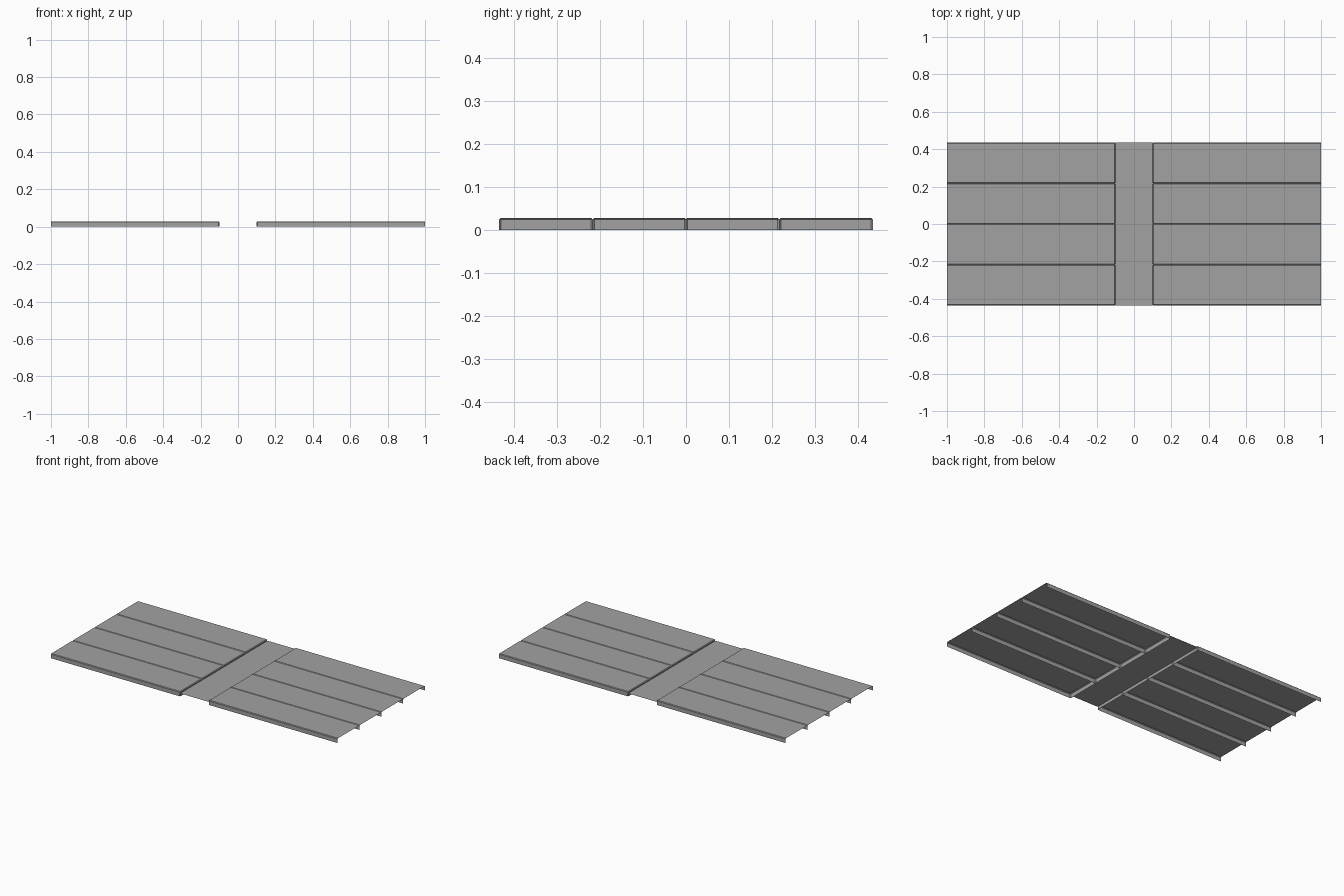
import bpy, bmesh, math
from mathutils import Matrix, Vector

if "Cube" in bpy.data.objects:
    bpy.data.objects.remove(bpy.data.objects["Cube"])

INNER, OUTER = 0.099, 1.0      # plank extent along x
HALF_Y, TOP = 0.435, 0.029     # floor half depth, plank height
ROWS, BEVEL = 4, 0.004
STRIP_Z = 0.019                # recessed centre strip

dark_grey = bpy.data.materials.new("dark_grey")
dark_grey.diffuse_color = (0.36, 0.36, 0.36, 1)
dark_grey.use_nodes = True
dark_grey.node_tree.nodes["Principled BSDF"].inputs["Base Color"].default_value = dark_grey.diffuse_color


def add_object(name, bm):
    mesh = bpy.data.meshes.new(name)
    bm.to_mesh(mesh)
    bm.free()
    mesh.materials.append(dark_grey)
    obj = bpy.data.objects.new(name, mesh)
    bpy.context.collection.objects.link(obj)
    return obj


def add_plank(name, y0, y1):
    # Box shell, open underneath and at the outer end
    bm = bmesh.new()
    size = Vector((OUTER - INNER, y1 - y0, TOP))
    mid = Vector(((OUTER + INNER) / 2, (y0 + y1) / 2, TOP / 2))
    bmesh.ops.create_cube(bm, size=1, matrix=Matrix.Translation(mid) @ Matrix.Diagonal((*size, 1)))
    bm.normal_update()
    open_faces = [f for f in bm.faces if f.normal.z < -0.5 or f.normal.x > 0.5]
    bmesh.ops.delete(bm, geom=open_faces, context='FACES')
    # Chamfer the closed top edges and the two inner corners
    rim = [e for e in bm.edges if len(e.link_faces) == 2]
    bmesh.ops.bevel(bm, geom=rim, offset=BEVEL, offset_type='OFFSET',
                    segments=1, profile=0.5, affect='EDGES')
    obj = add_object(name, bm)
    mirror = obj.modifiers.new("other_side", 'MIRROR')
    mirror.use_axis = (True, False, False)
    mirror.use_mirror_merge = False
    # Crisp chamfers
    bpy.ops.object.select_all(action='DESELECT')
    obj.select_set(True)
    bpy.context.view_layer.objects.active = obj
    bpy.ops.object.shade_smooth_by_angle(angle=math.radians(30))


# Plank rows on both sides
step = 2 * HALF_Y / ROWS
for i in range(ROWS):
    add_plank(f"plank_row_{i + 1}", -HALF_Y + i * step, -HALF_Y + (i + 1) * step)

# Flat centre strip between the plank ends
bm = bmesh.new()
bmesh.ops.create_grid(bm, x_segments=1, y_segments=1, size=1,
                      matrix=Matrix.Translation((0, 0, STRIP_Z)) @ Matrix.Diagonal((INNER, HALF_Y, 1, 1)))
add_object("centre_strip", bm)
